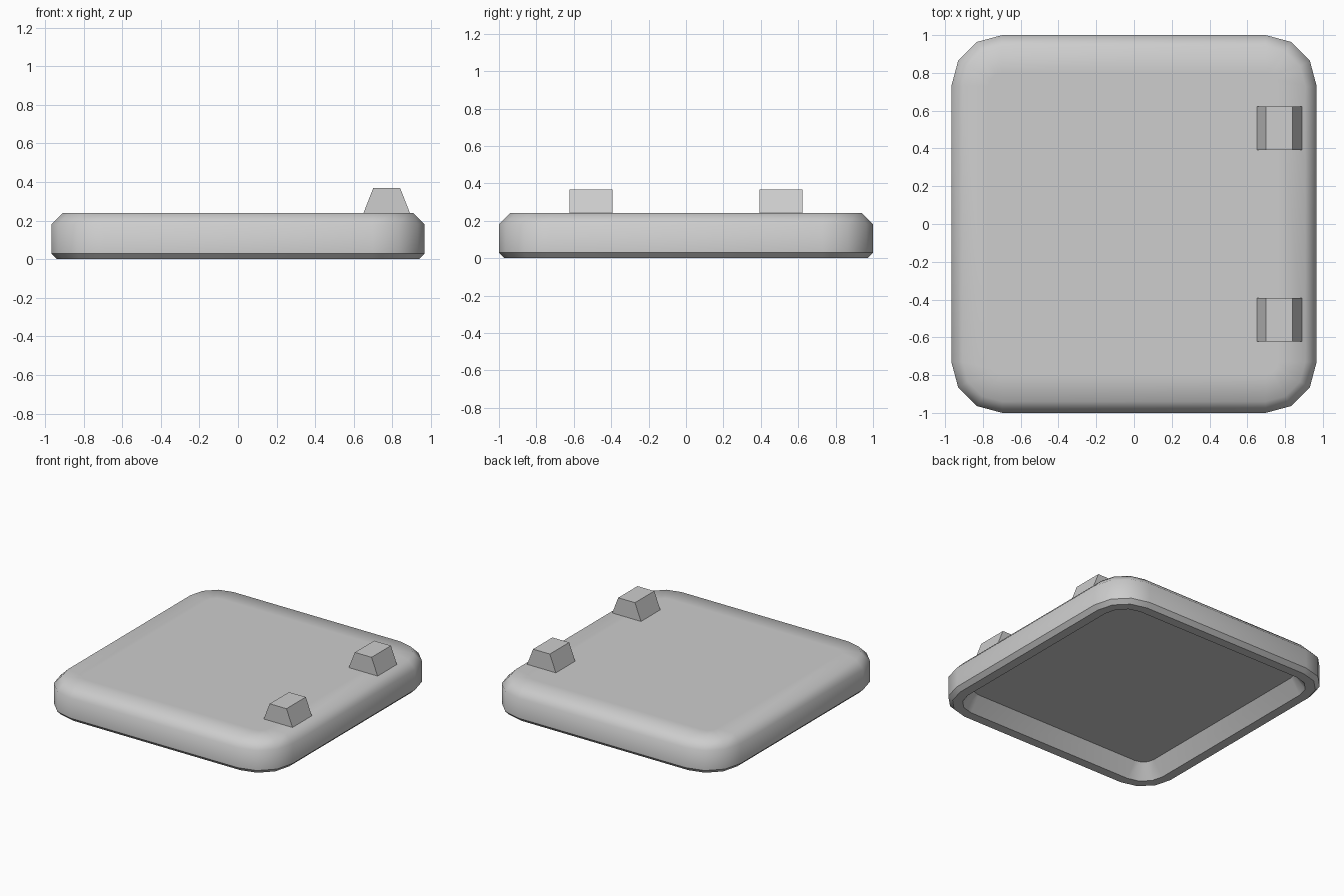
import bpy
import bmesh
from math import cos, sin, radians

cube = bpy.data.objects.get("Cube")
if cube:
    bpy.data.objects.remove(cube, do_unlink=True)

# One plain grey for everything
grey = bpy.data.materials.new("mid grey")
grey.use_nodes = True
grey.diffuse_color = (0.61, 0.61, 0.61, 1)
grey.node_tree.nodes["Principled BSDF"].inputs["Base Color"].default_value = (0.61, 0.61, 0.61, 1)

HALF_X, HALF_Y, RADIUS, STEPS = 0.967, 1.0, 0.27, 3


def finish(bm, name):
    bmesh.ops.recalc_face_normals(bm, faces=bm.faces)
    mesh = bpy.data.meshes.new(name)
    bm.to_mesh(mesh)
    bm.free()
    mesh.materials.append(grey)
    obj = bpy.data.objects.new(name, mesh)
    bpy.context.collection.objects.link(obj)
    return obj


def rounded_ring(bm, inset, z):
    """Rounded rectangle of vertices, moved inward by inset."""
    r = RADIUS - inset
    cx, cy = HALF_X - RADIUS, HALF_Y - RADIUS
    ring = []
    for corner, (sx, sy) in enumerate([(1, 1), (-1, 1), (-1, -1), (1, -1)]):
        for i in range(STEPS + 1):
            a = radians(90 * (corner + i / STEPS))
            ring.append(bm.verts.new((sx * cx + r * cos(a), sy * cy + r * sin(a), z)))
    return ring


# Hollow lid: rings run from the recess ceiling, down its sloping wall,
# round the rim, to the top (inset, height, sharp edge)
profile = [(0.18, 0.105, True), (0.10, 0, True), (0.03, 0, True), (0, 0.03, True),
           (0, 0.18, False), (0.06, 0.24, False), (0.2, 0.24, False)]
bm = bmesh.new()
rings = [rounded_ring(bm, inset, z) for inset, z, _ in profile]
count = len(rings[0])
for low, high in zip(rings, rings[1:]):
    for i in range(count):
        j = (i + 1) % count
        bm.faces.new((low[i], low[j], high[j], high[i]))
bm.faces.new(rings[0])
bm.faces.new(rings[-1])
for face in bm.faces:
    face.smooth = True
for ring, (_, _, sharp) in zip(rings, profile):
    if sharp:
        for i in range(count):
            bm.edges.get((ring[i], ring[(i + 1) % count])).smooth = False
finish(bm, "lid_body")

# Two tapered hinge blocks along the left edge
for name, y in (("front_hinge_block", -0.507), ("back_hinge_block", 0.507)):
    bm = bmesh.new()
    outline = [(0.65, 0.24), (0.89, 0.24), (0.84, 0.368), (0.70, 0.368)]
    side = bm.faces.new([bm.verts.new((x, y - 0.115, z)) for x, z in outline])
    grown = bmesh.ops.extrude_face_region(bm, geom=[side], use_keep_orig=True)
    bmesh.ops.translate(bm, vec=(0, 0.23, 0),
                        verts=[v for v in grown["geom"] if isinstance(v, bmesh.types.BMVert)])
    finish(bm, name)
